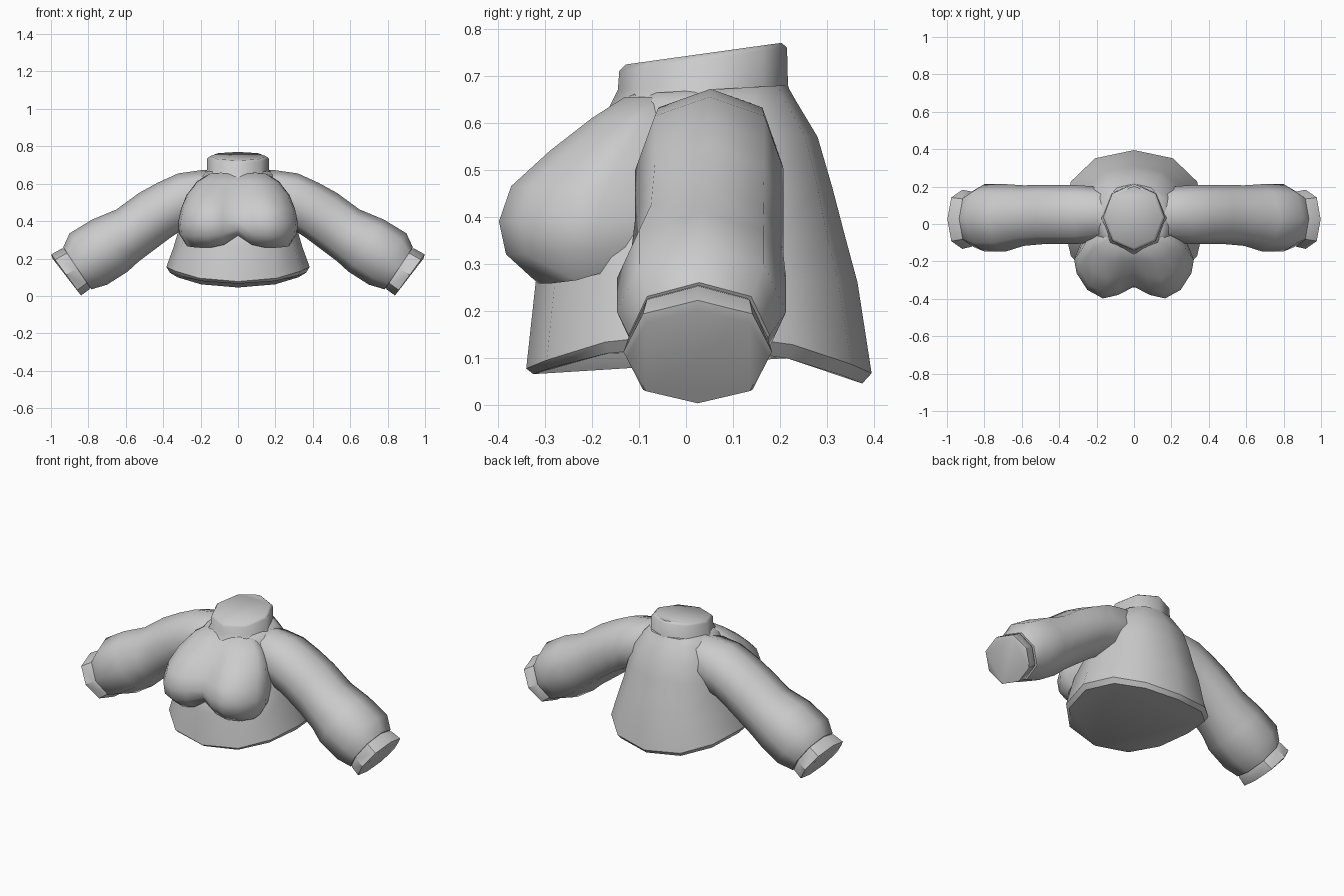
import bpy, bmesh, math

cloth = bpy.data.materials.new("light grey cloth")
cloth.diffuse_color = (0.6, 0.6, 0.6, 1)


def spow(v, e):
    return math.copysign(abs(v) ** e, v)


def loft(name, rings, angle=48):
    """Skin a list of equal-length closed rings and cap both ends."""
    bm = bmesh.new()
    rows = [[bm.verts.new(p) for p in ring] for ring in rings]
    n = len(rows[0])
    for a, b in zip(rows, rows[1:]):
        for i in range(n):
            j = (i + 1) % n
            bm.faces.new((a[i], a[j], b[j], b[i]))
    bm.faces.new(rows[0])
    bm.faces.new(rows[-1])
    bmesh.ops.recalc_face_normals(bm, faces=bm.faces)
    mesh = bpy.data.meshes.new(name)
    bm.to_mesh(mesh)
    bm.free()
    mesh.materials.append(cloth)
    mesh.shade_smooth()
    mesh.set_sharp_from_angle(angle=math.radians(angle))
    obj = bpy.data.objects.new(name, mesh)
    bpy.context.collection.objects.link(obj)
    return obj


def body_ring(rx, front, back, z, tilt=0.0, droop=0.0, n=12, e=0.88):
    """Horizontal ring; tilt raises the back, droop lowers front and back."""
    pts = []
    for i in range(n):
        a = 2 * math.pi * i / n
        s = spow(math.sin(a), e)
        y = (front + back) / 2 + s * (back - front) / 2
        pts.append((rx * spow(math.cos(a), e), y, z + tilt * s - droop * s * s))
    return pts


# Flared torso with a turned-under hem
loft("torso", [
    body_ring(0.365, -0.325, 0.375, 0.125, -0.01, 0.07),
    body_ring(0.383, -0.34, 0.395, 0.155, -0.005, 0.083),
    body_ring(0.345, -0.32, 0.365, 0.26),
    body_ring(0.315, -0.30, 0.338, 0.36),
    body_ring(0.285, -0.21, 0.312, 0.46),
    body_ring(0.25, -0.17, 0.28, 0.57),
    body_ring(0.20, -0.15, 0.235, 0.645),
    body_ring(0.165, -0.13, 0.215, 0.67, 0.01),
])

# Collar with a sloping top
loft("collar", [
    body_ring(0.20, -0.165, 0.23, 0.635, 0.005, n=8, e=1),
    body_ring(0.165, -0.145, 0.217, 0.675, 0.005, n=8, e=1),
    body_ring(0.165, -0.142, 0.215, 0.735, 0.025, n=8, e=1),
    body_ring(0.15, -0.128, 0.203, 0.747, 0.023, n=8, e=1),
])

# Bust: rows of height, half width, tip, centre and outer depth, centre lift
bust_rows = [
    (0.655, 0.15, -0.13, -0.13, -0.06, 0.0),
    (0.61, 0.22, -0.20, -0.195, -0.09, 0.0),
    (0.54, 0.275, -0.29, -0.255, -0.13, 0.0),
    (0.465, 0.305, -0.372, -0.31, -0.17, 0.0),
    (0.39, 0.32, -0.398, -0.335, -0.19, 0.01),
    (0.32, 0.315, -0.383, -0.333, -0.195, 0.04),
    (0.258, 0.28, -0.315, -0.31, -0.19, 0.065),
    (0.28, 0.23, -0.22, -0.22, -0.14, 0.06),
]
bust = []
for z, w, tip, mid, outer, lift in bust_rows:
    half = [(0.26, tip * 0.7 + mid * 0.3, 0.25), (0.52, tip, 0),
            (0.78, tip * 0.78 + outer * 0.22, 0),
            (0.96, tip * 0.35 + outer * 0.65, 0.1), (1.0, outer, 0.3),
            (0.8, -0.03, 0.5)]
    right = [(w * f, y, z + lift * k) for f, y, k in half]
    left = [(-x, y, h) for x, y, h in reversed(right)]
    bust.append([(0, mid, z + lift)] + right + left)
loft("bust", bust, 60)


def limb_ring(side, top, bottom, yc, ry, e=0.88, n=8):
    """Ring spanning from a top point to a bottom point in the x-z plane."""
    pts = []
    for i in range(n):
        a = 2 * math.pi * i / n
        t = (1 - spow(math.cos(a), e)) / 2
        pts.append((side * (top[0] + (bottom[0] - top[0]) * t),
                    yc + ry * spow(math.sin(a), e),
                    top[1] + (bottom[1] - top[1]) * t))
    return pts


# Sleeve stations: top point, bottom point, depth centre, depth radius
sleeve = [
    ((0.10, 0.672), (0.18, 0.37), 0.055, 0.13),
    ((0.20, 0.672), (0.25, 0.37), 0.052, 0.15),
    ((0.32, 0.655), (0.31, 0.345), 0.05, 0.158),
    ((0.43, 0.605), (0.37, 0.305), 0.05, 0.158),
    ((0.53, 0.55), (0.45, 0.245), 0.05, 0.158),
    ((0.65, 0.462), (0.53, 0.185), 0.045, 0.162),
    ((0.78, 0.408), (0.59, 0.13), 0.033, 0.18),
    ((0.90, 0.335), (0.70, 0.06), 0.033, 0.18),
    ((0.935, 0.26), (0.785, 0.035), 0.028, 0.15),
]
cuff = [
    ((0.92, 0.255), (0.785, 0.06), 0.026, 0.13),
    ((0.945, 0.252), (0.795, 0.035), 0.026, 0.148),
    ((0.998, 0.222), (0.838, 0.003), 0.025, 0.158),
    ((0.992, 0.2), (0.84, 0.003), 0.025, 0.15),
]
for side, label in ((1, "left"), (-1, "right")):
    loft(label + "_sleeve", [limb_ring(side, *s) for s in sleeve], 52)
    loft(label + "_cuff", [limb_ring(side, *s) for s in cuff], 40)
